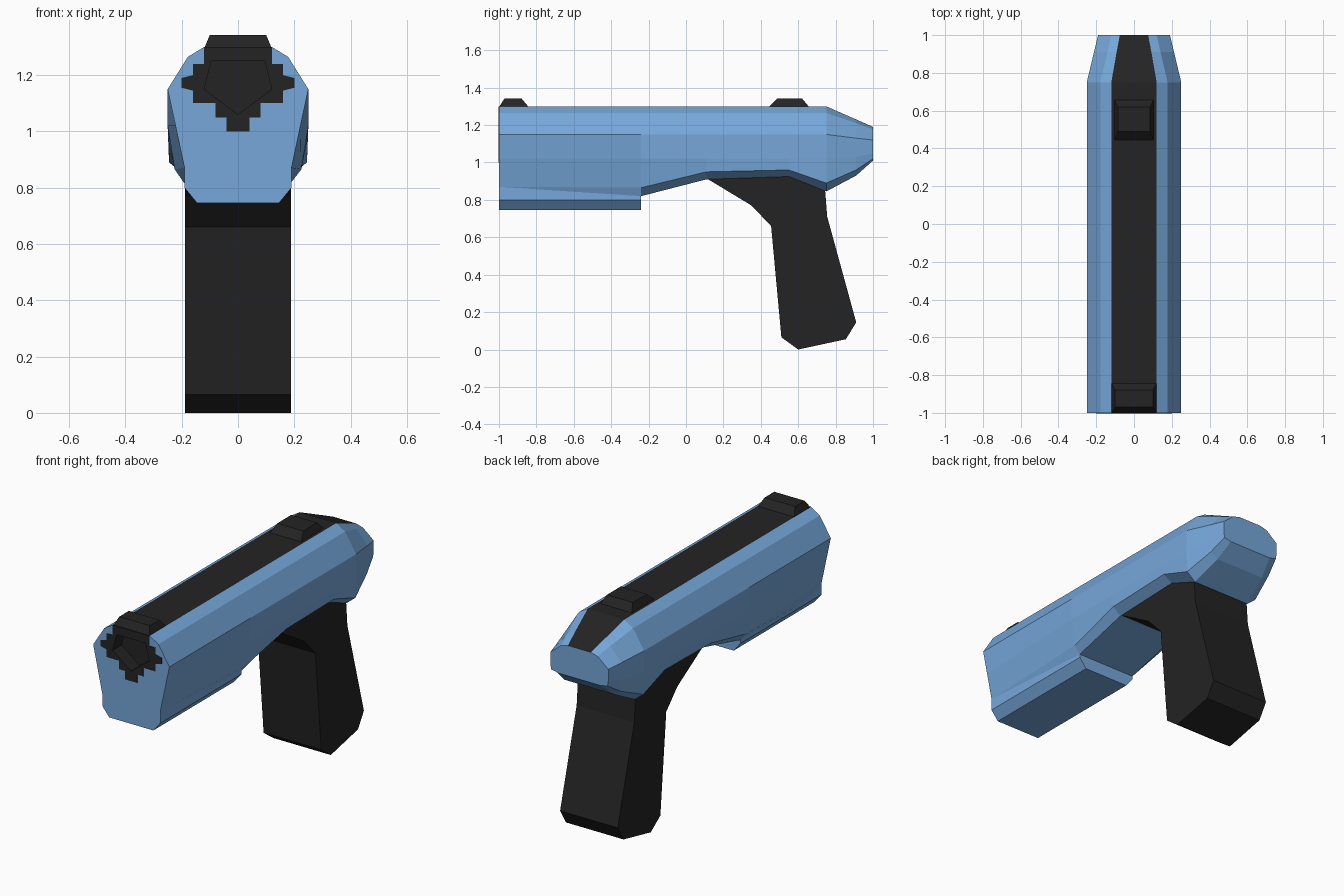
import bpy, bmesh

if "Cube" in bpy.data.objects:
    bpy.data.objects.remove(bpy.data.objects["Cube"])


def material(name, rgb):
    m = bpy.data.materials.new(name)
    m.diffuse_color = (*rgb, 1)
    m.use_nodes = True
    m.node_tree.nodes["Principled BSDF"].inputs["Base Color"].default_value = m.diffuse_color
    return m


BLUE = material("blue_shell", (0.18, 0.39, 0.70))
BLACK = material("black_rubber", (0.017, 0.017, 0.017))


def finish(name, bm, mats):
    bmesh.ops.recalc_face_normals(bm, faces=bm.faces)
    me = bpy.data.meshes.new(name)
    bm.to_mesh(me)
    bm.free()
    for m in mats:
        me.materials.append(m)
    ob = bpy.data.objects.new(name, me)
    bpy.context.collection.objects.link(ob)
    return ob


def loft(name, rings, mats):
    """Skin a list of closed rings of 3D points and cap both ends."""
    bm = bmesh.new()
    vs = [[bm.verts.new(p) for p in r] for r in rings]
    n = len(vs[0])
    for a, b in zip(vs, vs[1:]):
        for i in range(n):
            j = (i + 1) % n
            bm.faces.new((a[i], a[j], b[j], b[i]))
    bm.faces.new(vs[0])
    bm.faces.new(vs[-1])
    return finish(name, bm, mats)


def mirrored(y, half):
    """Full ring at y from a right-hand half outline of (x, z)."""
    return [(x, y, z) for x, z in half] + [(-x, y, z) for x, z in reversed(half) if x > 0]


# Main shell: cross-sections from muzzle to rear, top to bottom
top = [(.12, 1.30), (.178, 1.265), (.25, 1.15)]
sections = [
    (-1.0, top + [(.222, 1.02), (.19, .87), (.18, .80)]),
    (-.24, top + [(.25, 1.02), (.225, .865), (.19, .82)]),
    (.11, top + [(.25, 1.02), (.242, .95), (.19, .91)]),
    (.55, top + [(.25, 1.02), (.247, .96), (.19, .925)]),
    (.75, top + [(.25, 1.02), (.245, .89), (.19, .845)]),
    (.91, [(.092, 1.23), (.14, 1.21), (.212, 1.13), (.212, 1.03), (.208, .96), (.16, .93)]),
    (1.0, [(.075, 1.19), (.12, 1.178), (.19, 1.12), (.19, 1.05), (.185, 1.02), (.14, 1.01)]),
]
shell = loft("main_shell", [mirrored(y, h) for y, h in sections], [BLUE, BLACK])

# Black strip along the top of the shell
for p in shell.data.polygons:
    if p.normal.z > 0.5 and abs(p.center.x) < 0.01:
        p.material_index = 1

# Lower front housing
low = [(.19, .88), (.19, .80), (.145, .745)]
loft("lower_front_housing", [mirrored(-1.0, low), mirrored(-.24, low)], [BLUE])

# Grip: side profile extruded across x
profile = [(.11, .915), (.35, .77), (.455, .66), (.51, .065), (.60, 0), (.855, .055),
           (.91, .145), (.755, .71), (.74, .90), (.55, .94), (.14, .93)]
loft("grip", [[(x, y, z) for y, z in profile] for x in (-.189, .189)], [BLACK])


# Sights: low tapered blocks
def sight(name, y0, y1, t0, t1, w, tw):
    def rect(a, b, h, z):
        return [(-h, a, z), (h, a, z), (h, b, z), (-h, b, z)]
    loft(name, [rect(y0, y1, w, 1.295), rect(t0, t1, tw, 1.343)], [BLACK])


sight("front_sight", -1.0, -.84, -.97, -.88, .12, .10)
sight("rear_sight", .44, .66, .49, .62, .105, .085)

# Stepped black plate around the muzzle
step = [(.12, 1.30), (.12, 1.24), (.16, 1.24), (.16, 1.20), (.20, 1.19), (.20, 1.155),
        (.16, 1.145), (.16, 1.10), (.08, 1.10), (.08, 1.05), (.04, 1.05), (.04, 1.0)]
plate = loft("muzzle_plate", [mirrored(-1.003, step), mirrored(-.996, step)], [BLACK])

# Five-sided muzzle recess
bore = [(.095, 1.25), (.12, 1.15), (0, 1.06)]
cutter = loft("muzzle_cutter", [mirrored(-1.1, bore), mirrored(-.92, bore)], [BLUE, BLACK])
for p in cutter.data.polygons:
    p.material_index = 1
cutter.hide_render = True
cutter.hide_viewport = True
for ob in (shell, plate):
    mod = ob.modifiers.new("muzzle_recess", 'BOOLEAN')
    mod.operation = 'DIFFERENCE'
    mod.solver = 'EXACT'
    mod.object = cutter
